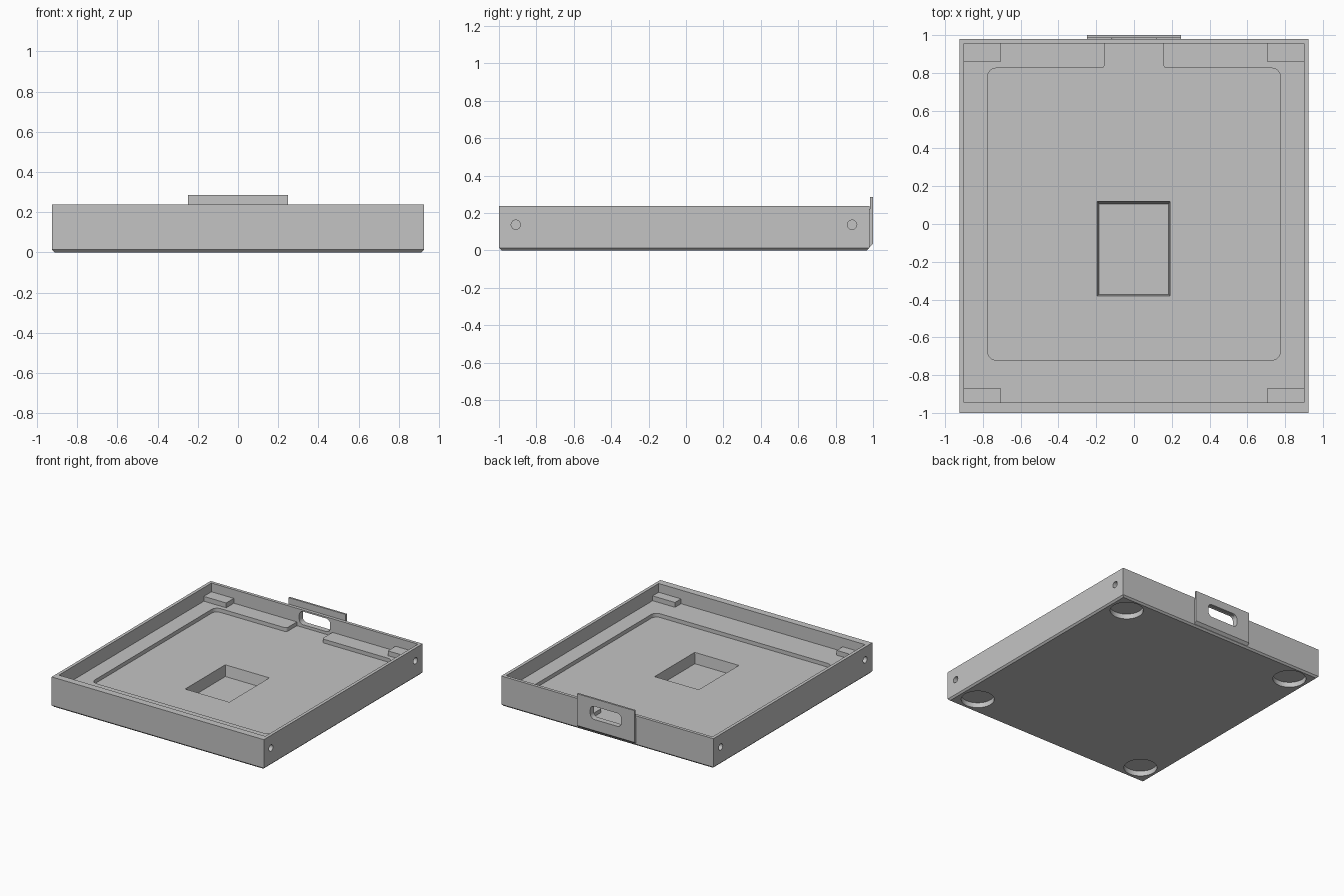
import bpy, bmesh, math
from mathutils import Vector

cube = bpy.data.objects.get("Cube")
if cube:
    bpy.data.objects.remove(cube, do_unlink=True)

grey = bpy.data.materials.new("light_grey")
grey.use_nodes = True
colour = (0.55, 0.55, 0.55, 1)
grey.diffuse_color = colour
grey.node_tree.nodes["Principled BSDF"].inputs["Base Color"].default_value = colour


def rect(x0, x1, y0, y1):
    return [(x0, y0), (x1, y0), (x1, y1), (x0, y1)]


def circle(cx, cy, r, n=32):
    return [(cx + r * math.cos(math.tau * i / n), cy + r * math.sin(math.tau * i / n))
            for i in range(n)]


def fillet(points, radii, steps=6):
    """Round the right-angled corners of an outline."""
    out = []
    for i, (p, r) in enumerate(zip(points, radii)):
        p = Vector(p)
        if r == 0:
            out.append(tuple(p))
            continue
        before = (Vector(points[i - 1]) - p).normalized()
        after = (Vector(points[(i + 1) % len(points)]) - p).normalized()
        centre = p + r * (before + after)
        for k in range(steps + 1):
            t = math.pi / 2 * k / steps
            out.append(tuple(centre - r * (after * math.cos(t) + before * math.sin(t))))
    return out


def prism(name, outline, lo, hi, axis="z", lower=None):
    """Extrude an outline along an axis; lower is an optional other outline at lo."""
    place = {"x": lambda u, v, w: (w, u, v),
             "y": lambda u, v, w: (u, w, v),
             "z": lambda u, v, w: (u, v, w)}[axis]
    bm = bmesh.new()
    a = [bm.verts.new(place(u, v, lo)) for u, v in (lower or outline)]
    b = [bm.verts.new(place(u, v, hi)) for u, v in outline]
    bm.faces.new(a)
    bm.faces.new(b)
    for i in range(len(a)):
        j = (i + 1) % len(a)
        bm.faces.new((a[i], a[j], b[j], b[i]))
    bmesh.ops.recalc_face_normals(bm, faces=bm.faces)
    mesh = bpy.data.meshes.new(name)
    bm.to_mesh(mesh)
    bm.free()
    mesh.materials.append(grey)
    ob = bpy.data.objects.new(name, mesh)
    bpy.context.collection.objects.link(ob)
    return ob


def combine(target, tool, operation):
    """Apply one boolean step and remove the tool."""
    mod = target.modifiers.new("step", "BOOLEAN")
    mod.operation, mod.solver, mod.object = operation, "EXACT", tool
    graph = bpy.context.evaluated_depsgraph_get()
    mesh = bpy.data.meshes.new_from_object(target.evaluated_get(graph))
    target.modifiers.clear()
    target.data = mesh
    bpy.data.objects.remove(tool, do_unlink=True)


# Outer shell: upright block on a bottom edge chamfer
W, FRONT, BACK, RIM, C = 0.925, -1.0, 0.98, 0.237, 0.013
LEDGE, FLOOR = 0.13, 0.10
outer = rect(-W, W, FRONT, BACK)
tray = prism("tray", outer, C, RIM)
foot = prism("chamfer", outer, 0, C, lower=rect(-W + C, W - C, FRONT + C, BACK - C))
combine(tray, foot, "UNION")

# Back latch plate standing above the rim
plate = [(0.965, 0.03), (0.978, 0.015), (1.0, 0.035), (1.0, 0.285),
         (0.985, 0.285), (0.985, 0.22), (0.965, 0.22)]
combine(tray, prism("latch_plate", plate, -0.25, 0.25, "x"), "UNION")

# Inside space down to the ledge
IX, IY0, IY1 = 0.9, -0.945, 0.955
combine(tray, prism("inside", rect(-IX, IX, IY0, IY1), LEDGE, 0.4), "DIFFERENCE")

# Shallow pocket with a channel to the back wall
px, py0, py1, ch, r = 0.775, -0.72, 0.825, 0.155, 0.045
pocket = fillet([(-px, py0), (px, py0), (px, py1), (ch, py1),
                 (ch, IY1), (-ch, IY1), (-ch, py1), (-px, py1)],
                [r, r, r, 0.02, 0, 0, 0.02, r])
combine(tray, prism("pocket", pocket, FLOOR, 0.18), "DIFFERENCE")

# Drafted rectangular well in the middle
well = prism("well", rect(-0.195, 0.19, -0.38, 0.12), 0.015, FLOOR + 0.001,
             lower=rect(-0.185, 0.183, -0.372, 0.107))
combine(tray, well, "DIFFERENCE")

# Corner blocks with side screw holes, and round recesses underneath
for side in (-1, 1):
    for y0, y1, hole_y, foot_y in ((IY0 - 0.01, -0.87, -0.91, -0.845),
                                   (0.86, IY1 + 0.01, 0.888, 0.835)):
        xs = sorted((side * 0.705, side * (IX + 0.01)))
        combine(tray, prism("corner_block", rect(*xs, y0, y1), LEDGE - 0.01, 0.168), "UNION")
        xs = sorted((side * 0.78, side * 1.0))
        combine(tray, prism("screw_hole", circle(hole_y, 0.137, 0.025, 24), *xs, "x"),
                "DIFFERENCE")
        combine(tray, prism("foot_recess", circle(side * 0.77, foot_y, 0.12, 48), -0.05, 0.04),
                "DIFFERENCE")

# Rounded slot through the back wall and latch plate
slot = fillet(rect(-0.135, 0.135, 0.122, 0.225), [0.035] * 4)
combine(tray, prism("slot", slot, 0.9, 1.1, "y"), "DIFFERENCE")

# Smooth rounded walls, sharp edges
bpy.ops.object.select_all(action="DESELECT")
tray.select_set(True)
bpy.context.view_layer.objects.active = tray
bpy.ops.object.shade_smooth_by_angle(angle=math.radians(30))
